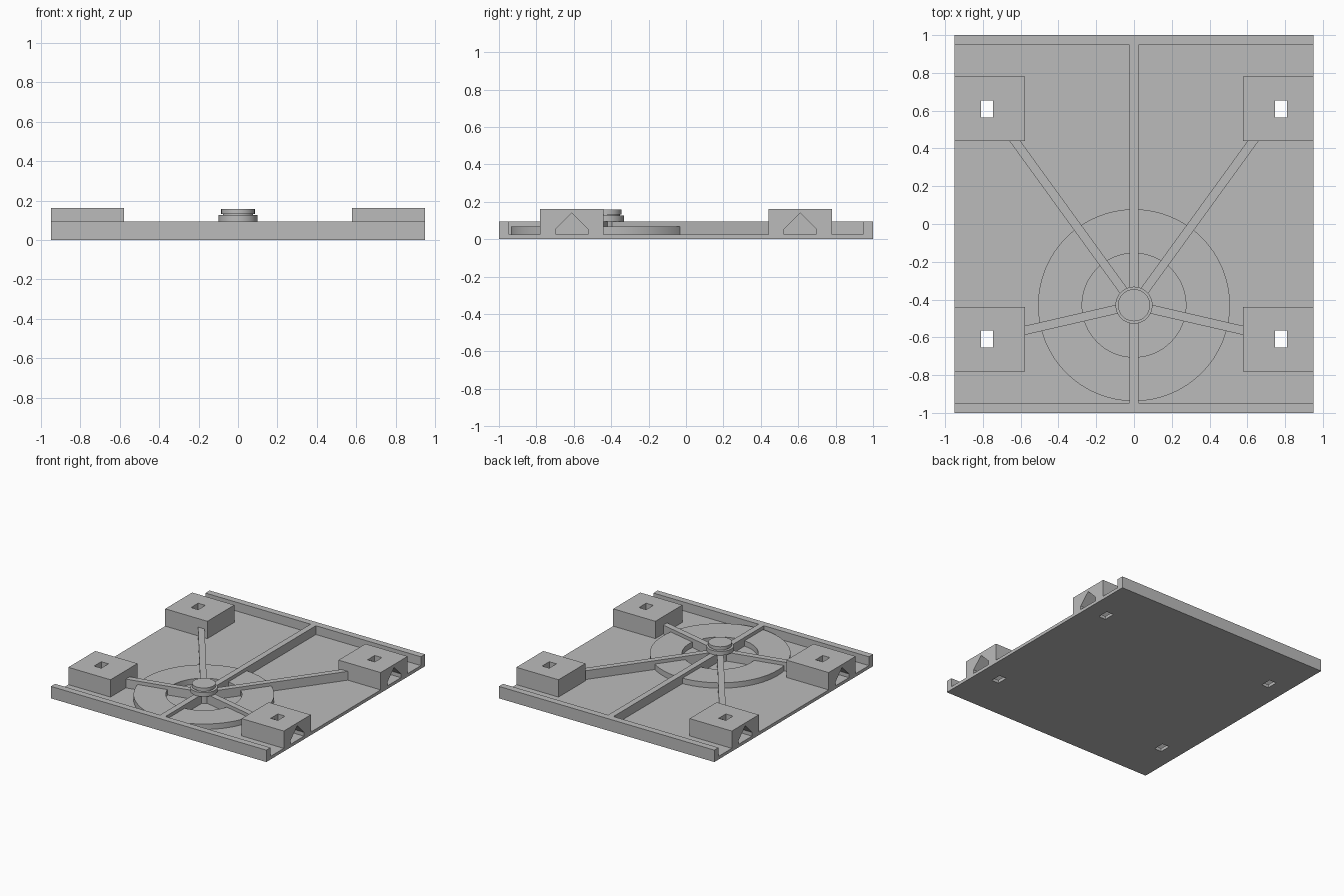
import bpy, bmesh, math
from mathutils import Matrix, Vector

if "Cube" in bpy.data.objects:
    bpy.data.objects.remove(bpy.data.objects["Cube"], do_unlink=True)

HUB = Vector((0, -0.43))
FLOOR, RIB_TOP, BLOCK_TOP = 0.025, 0.095, 0.163

grey = bpy.data.materials.new("plain grey")
grey.use_nodes = True
grey.diffuse_color = (0.5, 0.5, 0.5, 1)
grey.node_tree.nodes["Principled BSDF"].inputs["Base Color"].default_value = (0.5, 0.5, 0.5, 1)


def finish(name, bm):
    bmesh.ops.recalc_face_normals(bm, faces=bm.faces)
    mesh = bpy.data.meshes.new(name)
    bm.to_mesh(mesh)
    bm.free()
    mesh.materials.append(grey)
    obj = bpy.data.objects.new(name, mesh)
    bpy.context.collection.objects.link(obj)
    return obj


def prism_x(name, profile, x0, x1):
    """Extrude a (y, z) outline along x."""
    bm = bmesh.new()
    face = bm.faces.new([bm.verts.new((x0, y, z)) for y, z in profile])
    new = bmesh.ops.extrude_face_region(bm, geom=[face])["geom"]
    bmesh.ops.translate(bm, vec=(x1 - x0, 0, 0),
                        verts=[v for v in new if isinstance(v, bmesh.types.BMVert)])
    return finish(name, bm)


def box(name, x0, x1, y0, y1, z0, z1):
    return prism_x(name, [(y0, z0), (y1, z0), (y1, z1), (y0, z1)], x0, x1)


def lathe(name, profile, closed=False):
    """Spin an (r, z) outline about the hub axis."""
    bm = bmesh.new()
    verts = [bm.verts.new((r, 0, z)) for r, z in profile]
    edges = [bm.edges.new(pair) for pair in zip(verts, verts[1:])]
    if closed:
        edges.append(bm.edges.new((verts[-1], verts[0])))
    bmesh.ops.spin(bm, geom=verts + edges, cent=(0, 0, 0), axis=(0, 0, 1),
                   angle=math.tau, steps=64)
    bmesh.ops.remove_doubles(bm, verts=bm.verts, dist=0.0001)
    bmesh.ops.translate(bm, verts=bm.verts, vec=(*HUB, 0))
    obj = finish(name, bm)
    bpy.ops.object.select_all(action="DESELECT")
    obj.select_set(True)
    bpy.context.view_layer.objects.active = obj
    bpy.ops.object.shade_smooth_by_angle(angle=math.radians(30))
    return obj


def spoke(name, target):
    """Straight rib from the hub to a block."""
    run = Vector(target) - HUB
    obj = box(name, 0, run.length, -0.0235, 0.0235, 0.012, RIB_TOP)
    obj.data.transform(Matrix.Translation((*HUB, 0))
                       @ Matrix.Rotation(math.atan2(run.y, run.x), 4, "Z"))


def cut(obj, cutter):
    mod = obj.modifiers.new("cut", "BOOLEAN")
    mod.operation, mod.solver, mod.object = "DIFFERENCE", "EXACT", cutter
    bpy.context.view_layer.objects.active = obj
    bpy.ops.object.modifier_apply(modifier=mod.name)


# Tray floor with a raised rim along the front and back edges
base = prism_x("base_tray", [(-1, 0), (1, 0), (1, RIB_TOP), (0.947, RIB_TOP),
                             (0.947, FLOOR), (-0.947, FLOOR),
                             (-0.947, RIB_TOP), (-1, RIB_TOP)], -0.95, 0.95)

# Corner blocks with a gabled side pocket and a vertical slot through the floor
for side, sx in (("left", 1), ("right", -1)):
    for end, sy in (("front", -1), ("back", 1)):
        tag = f"{end}_{side}"
        yc = 0.61 * sy
        block = box("block_" + tag, 0.578 * sx, 0.95 * sx,
                    yc - 0.17, yc + 0.17, FLOOR, BLOCK_TOP)
        pocket = prism_x("pocket_cutter",
                         [(yc - 0.085, 0), (yc + 0.085, 0), (yc + 0.085, 0.055),
                          (yc, 0.14), (yc - 0.085, 0.055)], 0.64 * sx, 1.1 * sx)
        slot = box("slot_cutter", 0.747 * sx, 0.81 * sx,
                   yc - 0.045, yc + 0.045, -0.1, 0.3)
        cut(block, pocket)
        cut(block, slot)
        cut(base, slot)
        for helper in (pocket, slot):
            bpy.data.objects.remove(helper, do_unlink=True)
        spoke("spoke_" + tag, (0.66 * sx, 0.48) if sy > 0 else (0.62 * sx, -0.573))

# Rib running down the middle from rim to rim
box("centre_rib", -0.0235, 0.0235, -0.96, 0.96, 0.012, RIB_TOP)

# Low flat ring around the hub
lathe("floor_ring", [(0.275, 0.012), (0.508, 0.012), (0.508, 0.068), (0.275, 0.068)], True)

# Hub post with a flange and a cap
lathe("hub", [(0, 0.012), (0.065, 0.012), (0.065, 0.095), (0.098, 0.095),
              (0.098, 0.127), (0.077, 0.127), (0.077, 0.133), (0.085, 0.133),
              (0.085, 0.158), (0, 0.158)])
